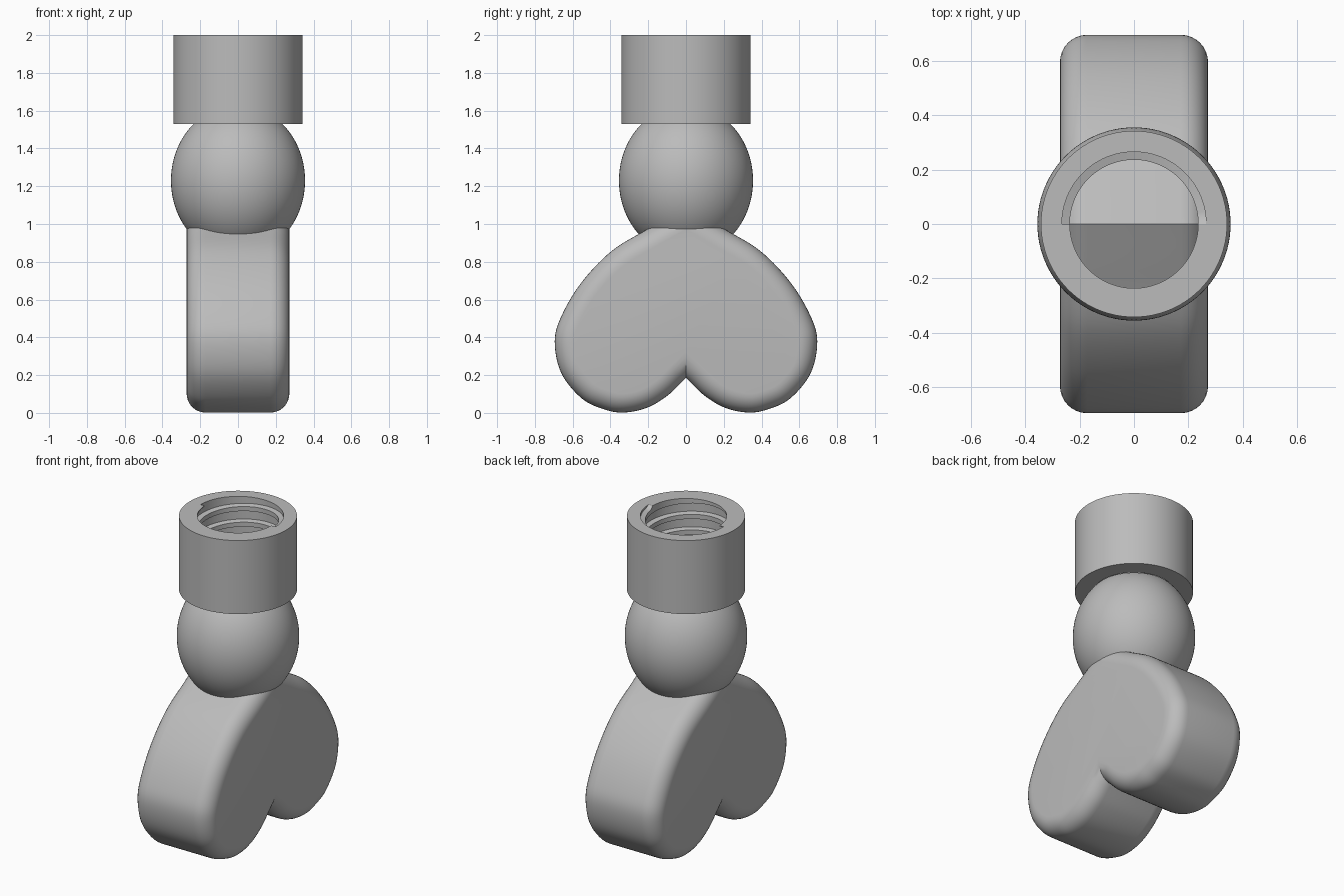
import bpy, bmesh, math
from mathutils import Vector

cube = bpy.data.objects.get("Cube")
if cube:
    bpy.data.objects.remove(cube)

GREY = (0.5, 0.5, 0.5, 1)
mat = bpy.data.materials.new("plain grey")
mat.use_nodes = True
mat.diffuse_color = GREY
mat.node_tree.nodes["Principled BSDF"].inputs["Base Color"].default_value = GREY


def skin(name, rings, wrap=False, caps=False, angle=35):
    """Skin a sequence of equal closed rings into one object."""
    bm = bmesh.new()
    loops = [[bm.verts.new(p) for p in ring] for ring in rings]
    n = len(loops[0])
    pairs = list(zip(loops, loops[1:])) + ([(loops[-1], loops[0])] if wrap else [])
    for a, b in pairs:
        for i in range(n):
            j = (i + 1) % n
            bm.faces.new((a[i], a[j], b[j], b[i]))
    if caps:
        bm.faces.new(loops[0][::-1])
        bm.faces.new(loops[-1])
    bmesh.ops.recalc_face_normals(bm, faces=bm.faces)
    mesh = bpy.data.meshes.new(name)
    bm.to_mesh(mesh)
    bm.free()
    mesh.materials.append(mat)
    obj = bpy.data.objects.new(name, mesh)
    bpy.context.collection.objects.link(obj)
    bpy.ops.object.select_all(action="DESELECT")
    obj.select_set(True)
    bpy.context.view_layer.objects.active = obj
    bpy.ops.object.shade_smooth_by_angle(angle=math.radians(angle))
    return obj


def polar(r, a, z):
    return (r * math.cos(a), r * math.sin(a), z)


def revolve(name, profile, steps=96):
    rings = [[polar(r, math.tau * k / steps, z) for r, z in profile] for k in range(steps)]
    return skin(name, rings, wrap=True)


def spline(points, steps=7):
    """Smooth curve through the points, straight at both ends."""
    p = [Vector(q) for q in points]
    p = [2 * p[0] - p[1]] + p + [2 * p[-1] - p[-2]]
    out = []
    for a, b, c, d in zip(p, p[1:], p[2:], p[3:]):
        for k in range(steps):
            t = k / steps
            out.append(0.5 * (2 * b + (c - a) * t + (2 * a - 5 * b + 4 * c - d) * t ** 2
                              + (3 * b - a - 3 * c + d) * t ** 3))
    return out + [p[-2]]


def inset(loop, dist):
    """Move a clockwise outline inwards with mitred corners."""
    out = []
    for i, p in enumerate(loop):
        e1 = (p - loop[i - 1]).normalized()
        e2 = (loop[(i + 1) % len(loop)] - p).normalized()
        n1, n2 = Vector((e1.y, -e1.x)), Vector((e2.y, -e2.x))
        m = (n1 + n2).normalized()
        out.append(p + m * dist / m.dot(n1))
    return out


# Upside-down heart base, extruded sideways with rounded edges
half = spline([(0, 1.09), (0.2, 0.975), (0.39, 0.86), (0.55, 0.695), (0.656, 0.52),
               (0.695, 0.38), (0.66, 0.21), (0.55, 0.075), (0.43, 0.018), (0.33, 0.002),
               (0.21, 0.026), (0.1, 0.09), (0, 0.185)])
outline = half + [Vector((-p.x, p.y)) for p in half[-2:0:-1]]
width, fillet, cuts = 0.272, 0.1, 8
side = []
for k in range(cuts + 1):
    a = math.pi / 2 * k / cuts
    loop = inset(outline, fillet * (1 - math.sin(a)))
    side.append((width - fillet * (1 - math.cos(a)), loop))
rings = [[(x, p.x, p.y) for p in loop] for x, loop in side]
rings += [[(-x, y, z) for x, y, z in ring] for ring in reversed(rings)]
skin("heart_base", rings, caps=True)

# Slightly tall ball with an open bore down to the heart's ridge
BORE, R, RZ, CZ = 0.236, 0.355, 0.4, 1.23
top = math.acos(BORE / R)
arc = [-top + 2 * top * k / 40 for k in range(41)]
revolve("ball", [(R * math.cos(a), CZ + RZ * math.sin(a)) for a in arc])

# Socket collar with a lip at the bottom of its bore
GROOVE, LOW, HIGH = 0.265, 1.53, 2.0
revolve("collar", [(BORE, LOW), (0.342, LOW), (0.342, HIGH), (GROOVE, HIGH),
                   (GROOVE, LOW + 0.03), (BORE, LOW + 0.03)])

# Screw thread winding down the bore, level with the rim for its first half turn
PITCH, THICK, TURNS, STEPS = 0.1, 0.045, 4.4, 72
rings = []
for k in range(int(TURNS * STEPS)):
    a = math.pi + math.tau * k / STEPS
    low = HIGH - 0.005 - PITCH * k / STEPS
    high = HIGH if k <= STEPS / 2 else low + THICK
    slope = min(0.008, (high - low) / 4)
    rim = 0 if high == HIGH else slope
    rings.append([polar(GROOVE + 0.004, a, low), polar(BORE, a, low + slope),
                  polar(BORE, a, high - rim), polar(GROOVE + 0.004, a, high)])
skin("screw_thread", rings, caps=True)
